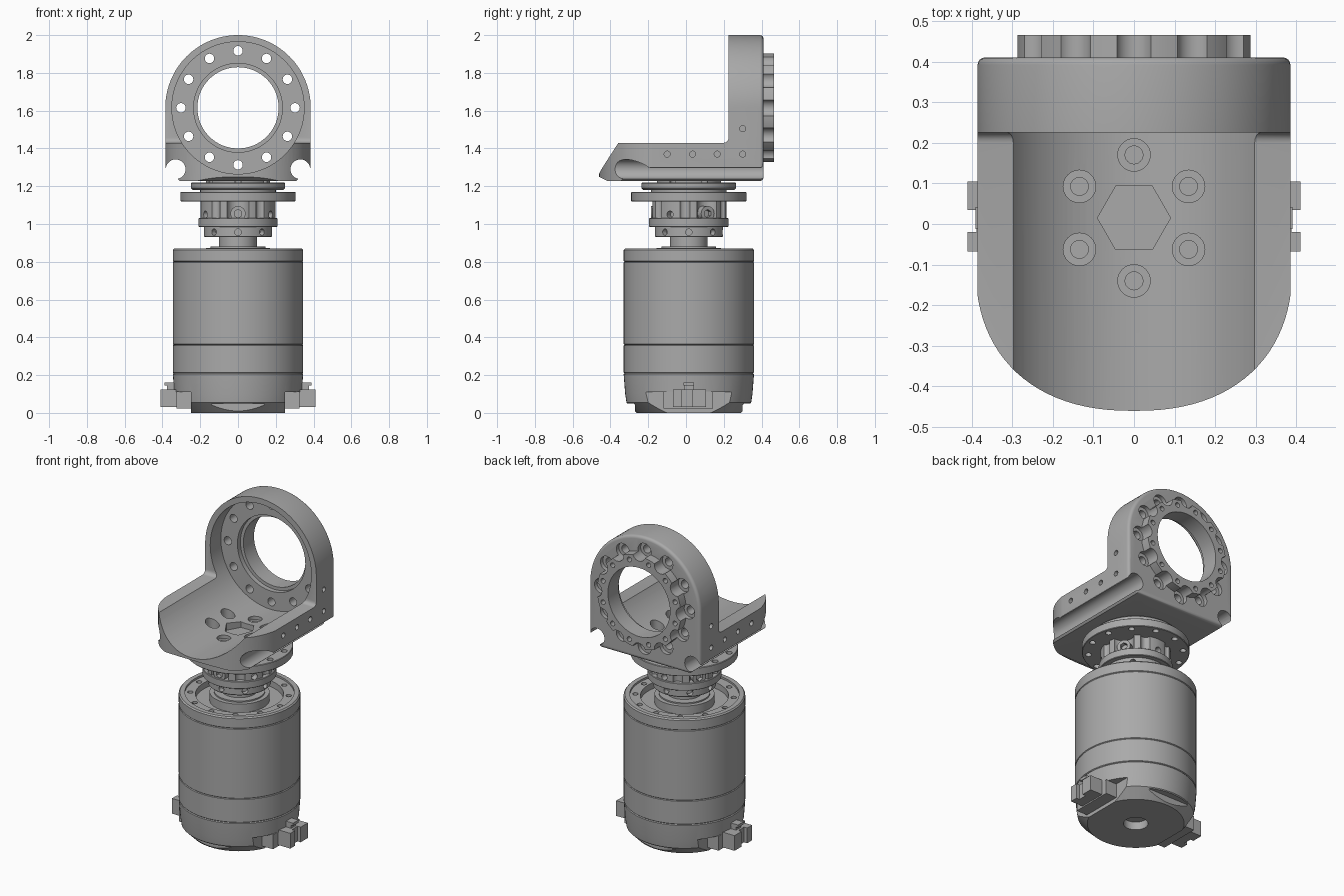
import bpy, bmesh
from math import sin, cos, pi, radians
from mathutils import Vector, Matrix

if "Cube" in bpy.data.objects:
    bpy.data.objects.remove(bpy.data.objects["Cube"], do_unlink=True)

CY = 0.015      # y of the motor axis
RZ = 1.615      # height of the bearing ring centre
X, Y, Z = Vector((1, 0, 0)), Vector((0, 1, 0)), Vector((0, 0, 1))
parts = []

metal = bpy.data.materials.new("grey metal")
metal.use_nodes = True
GREY = (0.4, 0.4, 0.4, 1)
metal.diffuse_color = GREY
metal.node_tree.nodes["Principled BSDF"].inputs["Base Color"].default_value = GREY


def make(name, bm, keep=True):
    bmesh.ops.recalc_face_normals(bm, faces=bm.faces[:])
    mesh = bpy.data.meshes.new(name)
    bm.to_mesh(mesh)
    bm.free()
    ob = bpy.data.objects.new(name, mesh)
    bpy.context.scene.collection.objects.link(ob)
    if keep:
        mesh.materials.append(metal)
        parts.append(ob)
    return ob


def cylinders(name, items, seg=24, keep=False):
    """Each item is (centre, radius, length, axis)."""
    bm = bmesh.new()
    for centre, r, length, axis in items:
        m = Matrix.Translation(centre) @ axis.to_track_quat('Z', 'Y').to_matrix().to_4x4()
        bmesh.ops.create_cone(bm, cap_ends=True, segments=seg, radius1=r, radius2=r,
                              depth=length, matrix=m)
    return make(name, bm, keep)


def boxes(name, items, keep=False):
    """Each item is (low corner, high corner)."""
    bm = bmesh.new()
    for lo, hi in items:
        lo, hi = Vector(lo), Vector(hi)
        m = Matrix.Translation((lo + hi) / 2) @ Matrix.Diagonal((hi - lo).to_4d())
        m[3][3] = 1
        bmesh.ops.create_cube(bm, size=1, matrix=m)
    return make(name, bm, keep)


def lathe(name, profile, seg=96):
    bm = bmesh.new()
    vs = [bm.verts.new((r, CY, z)) for r, z in profile]
    es = [bm.edges.new(p) for p in zip(vs, vs[1:])]
    bmesh.ops.spin(bm, geom=vs + es, cent=(0, CY, 0), axis=Z, angle=2 * pi, steps=seg)
    bmesh.ops.remove_doubles(bm, verts=bm.verts[:], dist=1e-5)
    return make(name, bm)


def prism(name, pts, place, along, keep=False, round_y=None):
    bm = bmesh.new()
    face = bm.faces.new([bm.verts.new(place(a, b)) for a, b in pts])
    ext = bmesh.ops.extrude_face_region(bm, geom=[face])
    bmesh.ops.translate(bm, vec=along, verts=[v for v in ext["geom"] if isinstance(v, bmesh.types.BMVert)])
    bmesh.ops.recalc_face_normals(bm, faces=bm.faces[:])
    if round_y is not None:
        rim = [e for e in bm.edges if all(abs(v.co.y - round_y) < 1e-5 for v in e.verts)]
        bmesh.ops.bevel(bm, geom=rim, offset=0.018, segments=4, profile=0.5, affect='EDGES')
    return make(name, bm, keep)


def boolean(ob, cutter, op='DIFFERENCE', drop=True):
    mod = ob.modifiers.new("cut", 'BOOLEAN')
    mod.operation, mod.object, mod.solver = op, cutter, 'EXACT'
    bpy.context.view_layer.objects.active = ob
    bpy.ops.object.modifier_apply(modifier=mod.name)
    if drop:
        bpy.data.objects.remove(cutter, do_unlink=True)


def polar(r, deg, z):
    return Vector((r * cos(radians(deg)), CY + r * sin(radians(deg)), z))


def ring(r, deg, y):
    return Vector((r * cos(radians(deg)), y, RZ + r * sin(radians(deg))))


# Motor housing: base, two bands and the top cap
base = lathe("motor_base", [(0, 0), (0.275, 0), (0.33, 0.055), (0.337, 0.1), (0.345, 0.205), (0.34, 0.21), (0, 0.21)])
for name, lo, hi in (("stator_band", 0.21, 0.36), ("motor_can", 0.36, 0.80)):
    lathe(name, [(0, lo), (0.341, lo), (0.345, lo + 0.004), (0.345, hi - 0.004), (0.341, hi), (0, hi)])
cap = lathe("motor_cap", [(0, 0.80), (0.341, 0.80), (0.345, 0.804), (0.345, 0.862), (0.338, 0.87), (0.31, 0.87),
                          (0.31, 0.858), (0.25, 0.858), (0.25, 0.82), (0.17, 0.82), (0.17, 0.872),
                          (0.145, 0.872), (0.145, 0.88), (0, 0.88)])
boolean(cap, cylinders("c", [(polar(0.28, 30 * k, 0.86), 0.016, 0.06, Z) for k in range(12)]))

# Base cut-outs for the plugs, front and back notches, shaft hole
boolean(base, boxes("c", [((0.25, -0.5, -0.1), (0.5, 0.5, 0.11)), ((-0.5, -0.5, -0.1), (-0.25, 0.5, 0.11))]))
boolean(base, boxes("c", [((-0.14, -0.5, -0.1), (0.14, -0.27, 0.05)), ((-0.14, 0.3, -0.1), (0.14, 0.5, 0.05))]))
boolean(base, cylinders("c", [(Vector((0, CY, 0)), 0.07, 0.1, Z)], 48))

# Side plugs
for s, side in ((1, "left"), (-1, "right")):
    def span(x0, x1, y0, y1, z0, z1):
        return (min(s * x0, s * x1), y0, z0), (max(s * x0, s * x1), y1, z1)
    boxes(side + "_plug_frame", [span(0.24, 0.325, -0.118, 0.142, 0.022, 0.112)], True)
    plug = boxes(side + "_plug_body", [span(0.31, 0.41, -0.068, 0.105, 0.03, 0.125)], True)
    boolean(plug, boxes("c", [span(0.388, 0.5, -0.02, 0.035, 0.0, 0.2)]))
    boxes(side + "_plug_latch", [span(0.34, 0.375, -0.01, 0.04, 0.12, 0.145),
                                 span(0.335, 0.39, -0.012, 0.042, 0.145, 0.162)], True)

# Shaft, lower clamp ring and neck
lathe("output_shaft", [(0, 0.87), (0.1, 0.87), (0.1, 0.94), (0, 0.94)], 64)
clamp = lathe("clamp_ring", [(0, 0.93), (0.175, 0.93), (0.18, 0.935), (0.18, 0.985), (0.207, 0.985),
                             (0.21, 0.988), (0.21, 1.028), (0.207, 1.031), (0, 1.031)])
boolean(clamp, cylinders("c", [(polar(0.18, 45 * k, 0.957), 0.017, 0.06, polar(1, 45 * k, 0) - polar(0, 0, 0))
                               for k in range(8)]))
neck = lathe("neck", [(0, 1.025), (0.2, 1.025), (0.2, 1.125), (0, 1.125)])
boolean(neck, cylinders("c", [(polar(0.21, a, 1.08), 0.062, 0.2, Z) for a in (-90, 30, 150)], 32))
boolean(neck, cylinders("c", [(polar(0.21, a + d, 1.08), 0.03, 0.2, Z)
                              for a in (90, 210, 330) for d in (-24, 24)]))
boolean(neck, cylinders("c", [(polar(0.2, a, 1.05), 0.019, 0.08, polar(1, a, 0) - polar(0, 0, 0))
                              for a in (90, 210, 330)]))
screws = cylinders("clamp_screws", [(polar(0.155, a, 1.055), 0.04, 0.09, polar(1, a, 0) - polar(0, 0, 0))
                                    for a in (-90, 30, 150)], 32, True)
boolean(screws, cylinders("c", [(polar(0.2, a, 1.055), 0.022, 0.05, polar(1, a, 0) - polar(0, 0, 0))
                                for a in (-90, 30, 150)], 6))

# Mounting flange
flange = lathe("mount_flange", [(0, 1.12), (0.302, 1.12), (0.305, 1.123), (0.305, 1.167), (0.302, 1.17), (0.2, 1.17),
                                (0.2, 1.18), (0.24, 1.18), (0.25, 1.19), (0.25, 1.215), (0.245, 1.22),
                                (0.17, 1.22), (0.17, 1.232), (0, 1.232)])
boolean(flange, cylinders("c", [(polar(0.27, 30 * k + 15, 1.145), 0.018, 0.1, Z) for k in range(12)]))

# Bracket: front outline, trimmed by the side outline and the plan outline
arc = [(0.385 * cos(pi * k / 64), RZ + 0.385 * sin(pi * k / 64)) for k in range(65)]
outline = [(-0.308, 1.228), (0.308, 1.228), (0.385, 1.3)] + arc + [(-0.385, 1.3)]
bracket = prism("bracket", outline, lambda a, b: (a, -0.6, b), Y * 1.01, True, 0.41)
fillet = [(0.2 + 0.025 * sin(radians(t)), 1.455 - 0.025 * cos(radians(t))) for t in (90, 67, 45, 22, 0)]
side = [(0.6, 1.0), (0.6, 2.2), (0.225, 2.2)] + fillet + [(-0.6, 1.43), (-0.6, 1.255), (-0.47, 1.255),
                                                         (-0.4, 1.22), (-0.4, 1.0)]
boolean(bracket, prism("c", side, lambda a, b: (-0.6, a, b), X * 1.2), 'INTERSECT')
nose = []
for k in range(49):
    c, s = cos(pi * k / 48), sin(pi * k / 48)
    nose.append((0.39 * (1 if c > 0 else -1) * abs(c) ** (2 / 2.3), -0.1 - 0.36 * max(s, 0) ** (2 / 2.3)))
plan = [(-0.39, 0.6), (0.39, 0.6)] + nose
boolean(bracket, prism("c", plan, lambda a, b: (a, b, 0.9), Z * 1.5), 'INTERSECT')

# Trough and ring recess, then the stepped bore
boolean(bracket, cylinders("c", [(Vector((0, -0.17, RZ)), 0.35, 1.0, Y)], 128))
boolean(bracket, cylinders("c", [(Vector((0, 0.31, RZ)), 0.235, 0.1, Y)], 96))

# Scalloped rear ring
rear = cylinders("rear_ring", [(Vector((0, 0.433, RZ)), 0.29, 0.065, Y)], 96, True)
angles = [30 * k for k in range(12)]
for cutter in (cylinders("c", [(Vector((0, 0.4, RZ)), 0.215, 0.4, Y)], 96),
               cylinders("c", [(ring(0.302, a, 0.44), 0.045, 0.11, Y) for a in angles]),
               cylinders("c", [(ring(0.302, a, 0.4), 0.025, 0.4, Y) for a in angles])):
    boolean(rear, cutter, drop=False)
    boolean(bracket, cutter)
boolean(rear, cylinders("c", [(ring(0.258, a + 15, 0.46), 0.015, 0.06, Y) for a in angles], 16))

# Grooves along the lower corners and small side holes
boolean(bracket, cylinders("c", [(Vector((s * 0.33, 0, 1.29)), 0.052, 1.4, Y) for s in (1, -1)], 32))
spots = [(-0.1, 1.37), (0.035, 1.37), (0.165, 1.37), (0.3, 1.37), (0.3, 1.505)]
boolean(bracket, cylinders("c", [(Vector((s * 0.385, y, z)), 0.016, 0.05, X) for y, z in spots for s in (1, -1)], 16))

# Floor bolts and hexagonal opening
bolts = [90 + 60 * k for k in range(6)]
boolean(bracket, cylinders("c", [(polar(0.155, a, 1.345), 0.04, 0.2, Z) for a in bolts], 32))
for ob in (bracket, flange):
    boolean(ob, cylinders("c", [(polar(0.155, a, 1.25), 0.022, 0.1, Z) for a in bolts]))
hexagon = [(0.09 * cos(pi * k / 3), CY + 0.09 * sin(pi * k / 3)) for k in range(6)]
boolean(bracket, prism("c", hexagon, lambda a, b: (a, b, 1.1), Z * 0.3))

# Smooth round surfaces, keep edges crisp
for ob in parts:
    bpy.ops.object.select_all(action='DESELECT')
    ob.select_set(True)
    bpy.context.view_layer.objects.active = ob
    bpy.ops.object.shade_smooth_by_angle(angle=radians(30))
